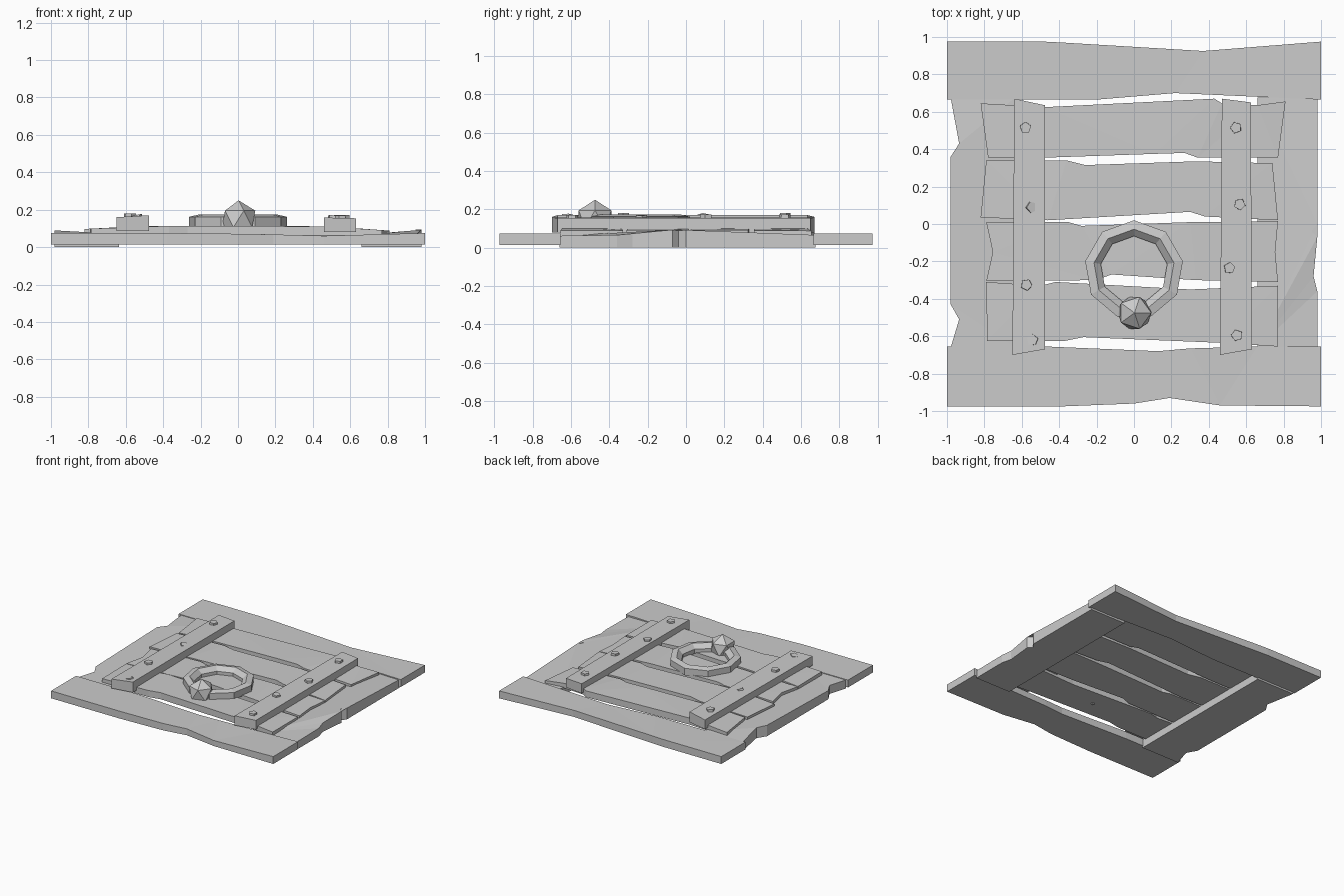
import bpy, bmesh, math
from mathutils import Matrix, Vector

if "Cube" in bpy.data.objects:
    bpy.data.objects.remove(bpy.data.objects["Cube"])

grey = bpy.data.materials.new("plain grey")
grey.diffuse_color = (0.6, 0.6, 0.6, 1)
grey.use_nodes = True
grey.node_tree.nodes["Principled BSDF"].inputs["Base Color"].default_value = grey.diffuse_color


def finish(name, bm):
    bmesh.ops.recalc_face_normals(bm, faces=bm.faces)
    me = bpy.data.meshes.new(name)
    bm.to_mesh(me)
    bm.free()
    me.materials.append(grey)
    ob = bpy.data.objects.new(name, me)
    bpy.context.collection.objects.link(ob)
    return ob


def height(profile, t):
    if t <= profile[0][0]:
        return profile[0][1]
    for (a, za), (b, zb) in zip(profile, profile[1:]):
        if t <= b:
            return za + (zb - za) * (t - a) / (b - a)
    return profile[-1][1]


def plank(name, outline, z0, tops, axis=0):
    """Hewn board: flat outline, with a top that follows a height profile along axis."""
    bm = bmesh.new()
    low = [bm.verts.new((x, y, z0)) for x, y in outline]
    top = [bm.verts.new((p[0], p[1], height(tops, p[axis]))) for p in outline]
    n = len(outline)
    caps = [bm.faces.new(low[::-1]), bm.faces.new(top)]
    for i in range(n):
        j = (i + 1) % n
        bm.faces.new((low[i], low[j], top[j], top[i]))
    bmesh.ops.triangulate(bm, faces=caps)
    return finish(name, bm)


# outer frame
plank("frame_front", [(-1, -.975), (-.38, -.975), (0, -.96), (.19, -.93), (.46, -.97), (1, -.975),
                      (1, -.655), (.66, -.655), (.3, -.665), (.13, -.68), (-.47, -.655), (-1, -.655)],
      .015, [(-1, .075), (-.4, .075), (.1, .07), (.45, .06), (1, .075)])
plank("frame_back", [(-1, .665), (-.2, .665), (.22, .70), (1, .665), (1, .975), (.37, .925),
                     (-.38, .97), (-.48, .975), (-1, .975)],
      .015, [(-1, .075), (-.4, .075), (.3, .068), (1, .075)])
plank("frame_left", [(-.98, -.66), (-.637, -.66), (-.637, .675), (-.98, .675), (-.935, .43),
                     (-.98, .36), (-.98, -.43), (-.935, -.51)],
      0, [(-.66, .07), (.15, .072), (.35, .09), (.66, .07)], 1)
plank("frame_right", [(.66, -.66), (.98, -.66), (.98, -.36), (.96, -.28), (.98, -.07), (.95, -.04),
                      (.98, 0), (.98, .675), (.66, .675)],
      0, [(-.66, .062), (-.4, .062), (-.05, .095), (.3, .075), (.66, .066)], 1)

# four cross slats
slat_top = [(-.82, .097), (-.5, .113), (.1, .115), (.5, .11), (.81, .088)]
slats = [
    [(-.78, .355), (-.47, .355), (.11, .375), (.27, .38), (.34, .355), (.77, .355),
     (.81, .655), (.66, .635), (.47, .645), (.43, .67), (-.47, .625), (-.82, .645)],
    [(-.82, .035), (-.46, .02), (.3, .065), (.38, .04), (.77, .02),
     (.74, .325), (.33, .335), (-.26, .315), (-.36, .34), (-.79, .34)],
    [(-.79, -.305), (-.2, -.3), (-.12, -.27), (.33, -.3), (.77, -.31), (.755, -.15),
     (.77, .015), (.3, .01), (-.28, -.01), (-.35, .01), (-.79, .01), (-.755, -.15)],
    [(-.785, -.625), (-.37, -.625), (-.27, -.605), (.46, -.635), (.77, -.655),
     (.77, -.33), (.3, -.35), (-.42, -.31), (-.5, -.33), (-.79, -.31)],
]
for i, outline in enumerate(slats):
    plank(f"slat_{i + 1}", outline, .06, slat_top)

# two battens over the slats
plank("batten_left", [(-.65, -.70), (-.477, -.67), (-.477, .635), (-.64, .67)],
      .085, [(-.65, .16), (-.475, .17)])
plank("batten_right", [(.46, -.70), (.63, -.67), (.625, .65), (.47, .67)],
      .08, [(.46, .158), (.63, .154)])

# five-sided nail heads, some knocked askew: x, y, top z, tilt
nails = [(-.58, .515, .18, 0), (-.55, .09, .172, .3), (-.575, -.325, .18, 0), (-.54, -.62, .172, -.2),
         (.545, .515, .172, 0), (.565, .105, .172, 0), (.51, -.235, .17, .06), (.55, -.595, .17, 0)]
for i, (x, y, z, tilt) in enumerate(nails):
    bm = bmesh.new()
    bmesh.ops.create_cone(bm, cap_ends=True, segments=5, radius1=.033, radius2=.031, depth=.04,
                          matrix=Matrix.Translation((x, y, z - .02)) @ Matrix.Rotation(tilt, 4, 'Y')
                          @ Matrix.Rotation(i * .4, 4, 'Z'))
    finish(f"nail_{i + 1}", bm)

# nine-sided pull ring: section of radius, z
section = [(.265, .105), (.265, .162), (.217, .173), (.18, .14), (.18, .105)]
bm = bmesh.new()
rings = []
for k in range(9):
    a = math.pi / 2 + k * math.tau / 9
    rings.append([bm.verts.new((r * math.cos(a), -.245 + r * math.sin(a), z)) for r, z in section])
for k in range(9):
    A, B = rings[k], rings[(k + 1) % 9]
    for j in range(5):
        m = (j + 1) % 5
        bm.faces.new((A[j], A[m], B[m], B[j]))
finish("pull_ring", bm)

# faceted knob holding the ring
bm = bmesh.new()
bmesh.ops.create_icosphere(bm, subdivisions=1, radius=.1,
                           matrix=Matrix.Translation((.003, -.475, .15)))
finish("ring_knob", bm)
